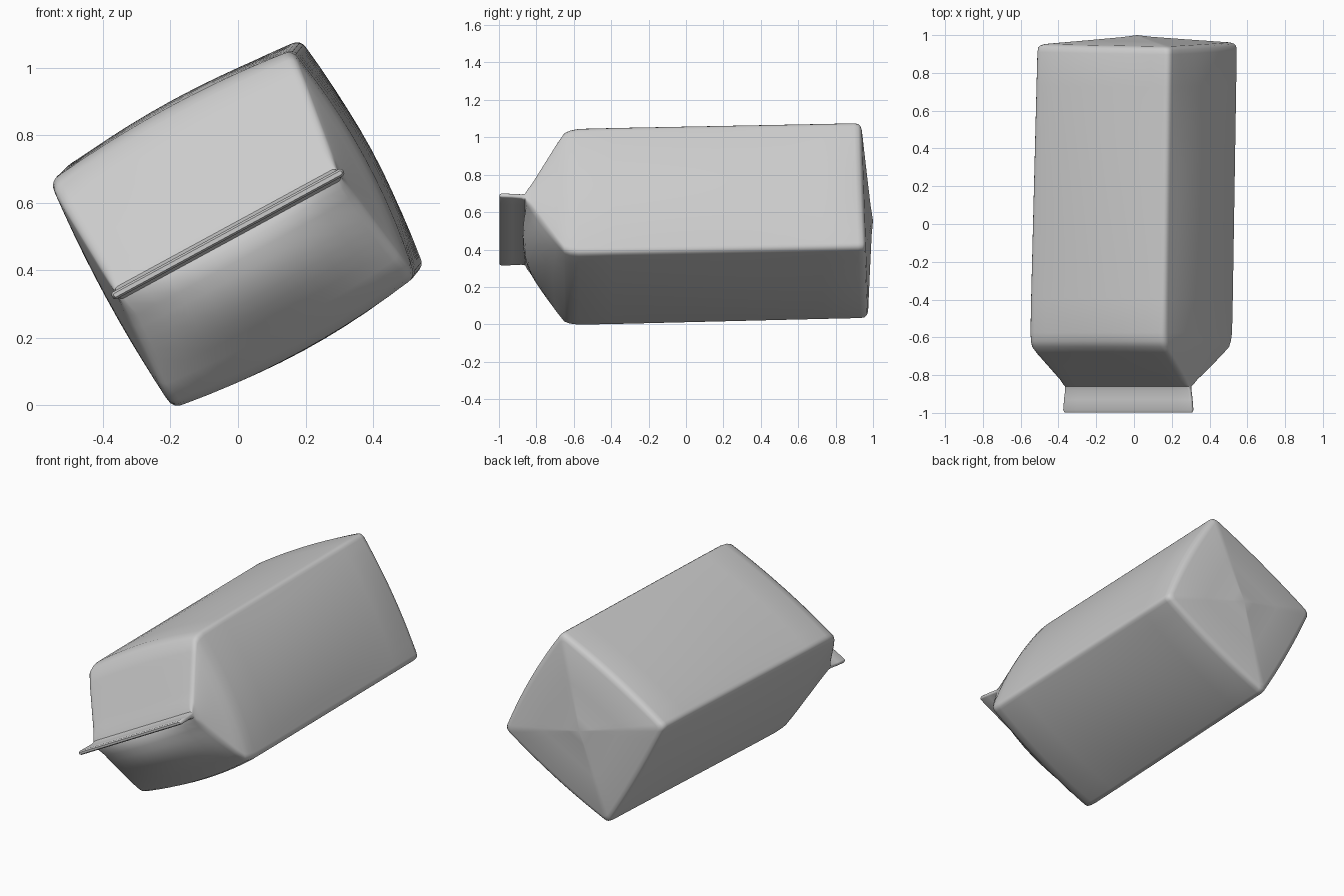
import bpy, bmesh, math

if "Cube" in bpy.data.objects:
    bpy.data.objects.remove(bpy.data.objects["Cube"])

ANG = math.radians(28.5)          # carton lies rolled on one long edge
CA, SA = math.cos(ANG), math.sin(ANG)
BULGE = (0.028, 0.020, 0.035, 0.040)   # +v, -u, -v, +u walls
CORNERS = ((1, 1), (-1, 1), (-1, -1), (1, -1))
NORMALS = ((0, 1), (-1, 0), (0, -1), (1, 0))
N_ARC, N_SIDE = 4, 10


def section(hu, hv, r, bulge):
    """Rounded rectangle with swollen sides, in local (u, v)."""
    r = min(r, hv * 0.9)
    arcs = []
    for k, (su, sv) in enumerate(CORNERS):
        a0 = k * math.pi / 2
        arcs.append([(su * (hu - r) + r * math.cos(a0 + i / N_ARC * math.pi / 2),
                      sv * (hv - r) + r * math.sin(a0 + i / N_ARC * math.pi / 2))
                     for i in range(N_ARC + 1)])
    pts = []
    for k in range(4):
        pts += arcs[k]
        a, b = arcs[k][-1], arcs[(k + 1) % 4][0]
        for i in range(1, N_SIDE):
            t = i / N_SIDE
            d = BULGE[k] * bulge * 4 * t * (1 - t)
            pts.append((a[0] + (b[0] - a[0]) * t + NORMALS[k][0] * d,
                        a[1] + (b[1] - a[1]) * t + NORMALS[k][1] * d))
    return pts


# Stations: y, half u, half v, corner radius, bulge, lower panel puff
stations = [
    (-0.997, 0.384, 0.006, 0.006, 0, 0),      # fin tip
    (-0.985, 0.390, 0.012, 0.010, 0, 0),
    (-0.930, 0.385, 0.012, 0.010, 0, 0),
    (-0.880, 0.378, 0.013, 0.010, 0, 0),
    (-0.860, 0.376, 0.020, 0.015, 0, 0),      # ridge
    (-0.848, 0.377, 0.045, 0.02, 0, 0.025)]
for i in range(1, 8):                         # gable slopes
    s = i / 8
    stations.append((-0.845 + 0.18 * s, 0.378 + 0.03 * s, 0.045 + 0.30 * s,
                     0.03, 0.5 * s, 0.07 * math.sin(math.pi * (0.12 + 0.88 * s))))
stations += [(-0.650, 0.409, 0.364, 0.032, 0.6, 0),
             (-0.620, 0.411, 0.378, 0.035, 0.7, 0),
             (-0.575, 0.412, 0.386, 0.035, 0.8, 0)]
for i in range(1, 9):                         # long walls
    t = i / 8
    stations.append((-0.575 + 1.49 * t, 0.412 - 0.008 * t, 0.386, 0.032,
                     0.8 + 0.3 * math.sin(math.pi * t) - 0.2 * t, 0))
stations += [(0.938, 0.401, 0.383, 0.032, 0.5, 0),
             (0.950, 0.392, 0.375, 0.032, 0.4, 0),
             (0.957, 0.375, 0.358, 0.030, 0.3, 0),
             (0.975, 0.200, 0.190, 0.015, 0, 0),
             (0.990, 0.060, 0.057, 0.005, 0, 0)]   # shallow pyramid base

bm = bmesh.new()
rings = []
for y, hu, hv, r, b, puff in stations:
    f = min(1, max(0, (y + 0.6) / 1.55))      # slight skew along the length
    g = min(1, max(0, (-0.6 - y) / 0.25))
    cx = -0.015 + 0.032 * f - 0.015 * g
    cz = 0.521 + 0.034 * f - 0.014 * g
    tilt = 0.035 * min(1, max(0, (y - 0.7) / 0.2))
    ring = []
    for u, v in section(hu, hv, r, b):
        z = cz + u * SA + v * CA
        yy = y - tilt * (z - cz)
        if v < 0:
            yy -= puff * max(0, 1 - (u / hu) ** 2) * min(1, -v / hv)
        ring.append(bm.verts.new((cx + u * CA - v * SA, yy, z)))
    rings.append(ring)
n = len(rings[0])
for a, b in zip(rings, rings[1:]):
    for i in range(n):
        bm.faces.new((a[i], a[(i + 1) % n], b[(i + 1) % n], b[i]))
bm.faces.new(rings[0])
apex = bm.verts.new((0.017, 1.0, 0.555))
for i in range(n):
    bm.faces.new((rings[-1][i], rings[-1][(i + 1) % n], apex))
bmesh.ops.recalc_face_normals(bm, faces=bm.faces)

# Carton with gable top and sealed fin
mesh = bpy.data.meshes.new("gable_top_carton")
bm.to_mesh(mesh)
bm.free()
carton = bpy.data.objects.new("gable_top_carton", mesh)
bpy.context.collection.objects.link(carton)
bpy.context.view_layer.objects.active = carton
carton.select_set(True)
bpy.ops.object.shade_smooth_by_angle(angle=math.radians(40))
